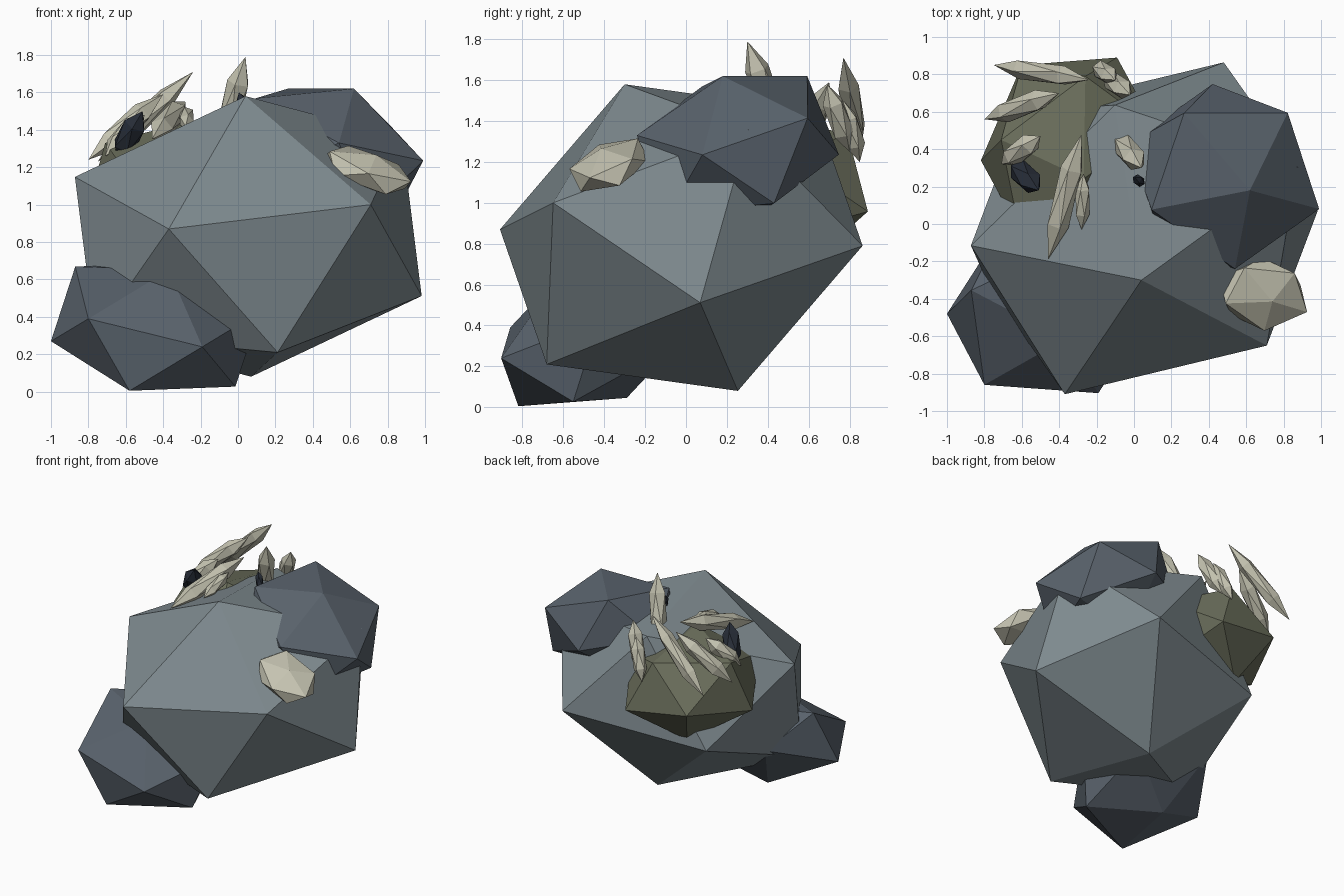
import bpy, bmesh
from mathutils import Matrix, Vector

cube = bpy.data.objects.get("Cube")
if cube:
    bpy.data.objects.remove(cube, do_unlink=True)


def material(name, rgb):
    mat = bpy.data.materials.new(name)
    mat.use_nodes = True
    color = (*rgb, 1.0)
    mat.diffuse_color = color
    bsdf = next(n for n in mat.node_tree.nodes if n.type == "BSDF_PRINCIPLED")
    bsdf.inputs["Base Color"].default_value = color
    bsdf.inputs["Roughness"].default_value = 0.9
    return mat


GREY = material("blue grey stone", (0.21, 0.255, 0.275))
SLATE = material("dark slate stone", (0.10, 0.123, 0.15))
MOSS = material("olive stone", (0.145, 0.156, 0.105))
CREAM = material("pale crystal", (0.56, 0.55, 0.44))
NAVY = material("dark crystal", (0.021, 0.027, 0.04))


def finish(name, bm, mat):
    bmesh.ops.recalc_face_normals(bm, faces=bm.faces[:])
    mesh = bpy.data.meshes.new(name)
    bm.to_mesh(mesh)
    bm.free()
    mesh.materials.append(mat)
    obj = bpy.data.objects.new(name, mesh)
    bpy.context.collection.objects.link(obj)
    return obj


def columns(vectors):
    return Matrix(vectors).transposed()


def rock(name, mat, center, *corners):
    """Skewed icosahedron set by its centre and the corners of one face."""
    bm = bmesh.new()
    bmesh.ops.create_icosphere(bm, subdivisions=1, radius=1)
    bm.faces.ensure_lookup_table()
    center = Vector(center)
    source = columns([v.co.copy() for v in bm.faces[0].verts])
    target = columns([Vector(c) - center for c in corners])
    shape = target @ source.inverted()
    for v in bm.verts:
        v.co = center + shape @ v.co
    return finish(name, bm, mat)


def crystal(name, mat, tip, base, radius):
    """Needle-like icosahedron stretched between two points."""
    tip, base = Vector(tip), Vector(base)
    axis = tip - base
    bm = bmesh.new()
    bmesh.ops.create_icosphere(bm, subdivisions=1, radius=1)
    turn = axis.to_track_quat("Z", "Y").to_matrix()
    size = Matrix.Diagonal((radius, radius, axis.length / 2))
    for v in bm.verts:
        v.co = (tip + base) / 2 + turn @ size @ v.co
    return finish(name, bm, mat)


# Large stones
rock("main_boulder", GREY, (0.055, -0.023, 0.83),
     (0.04, -0.30, 1.58), (-0.37, -0.91, 0.87), (0.71, -0.65, 1.0))
rock("lower_front_stone", SLATE, (-0.442, -0.453, 0.348),
     (-0.80, -0.86, 0.39), (-1.0, -0.48, 0.27), (-0.58, -0.82, 0.005))
rock("upper_left_stone", SLATE, (0.48, 0.254, 1.283),
     (0.62, 0.18, 1.62), (0.99, 0.08, 1.235), (0.54, -0.24, 1.33))
rock("rear_olive_stone", MOSS, (-0.352, 0.427, 1.077),
     (-0.60, 0.85, 1.03), (-0.71, 0.45, 1.33), (-0.26, 0.79, 1.34))

# Pale nugget on the front shoulder
rock("pale_nugget", CREAM, (0.69, -0.375, 1.185),
     (0.74, -0.415, 1.265), (0.49, -0.425, 1.285), (0.59, -0.235, 1.315))

# Crystal cluster on the olive stone and the boulder top
crystal("long_rear_crystal", CREAM, (-0.24, 0.77, 1.71), (-0.75, 0.85, 1.23), 0.06)
crystal("side_crystal", CREAM, (-0.40, 0.70, 1.59), (-0.80, 0.56, 1.24), 0.065)
crystal("short_side_crystal", CREAM, (-0.50, 0.47, 1.48), (-0.71, 0.32, 1.26), 0.065)
crystal("rear_pair_tall", CREAM, (-0.02, 0.69, 1.58), (-0.16, 0.80, 1.25), 0.06)
crystal("rear_pair_short", CREAM, (-0.10, 0.77, 1.50), (-0.21, 0.85, 1.20), 0.055)
crystal("top_spike", CREAM, (0.04, 0.30, 1.79), (-0.09, 0.47, 1.30), 0.07)
crystal("long_top_crystal", CREAM, (-0.28, 0.48, 1.55), (-0.46, -0.19, 1.35), 0.07)
crystal("small_top_crystal", CREAM, (-0.27, 0.27, 1.51), (-0.28, -0.03, 1.42), 0.045)
crystal("dark_crystal", NAVY, (-0.51, 0.18, 1.50), (-0.65, 0.33, 1.24), 0.07)
crystal("tiny_dark_crystal", NAVY, (0.005, 0.25, 1.60), (0.045, 0.215, 1.48), 0.03)
